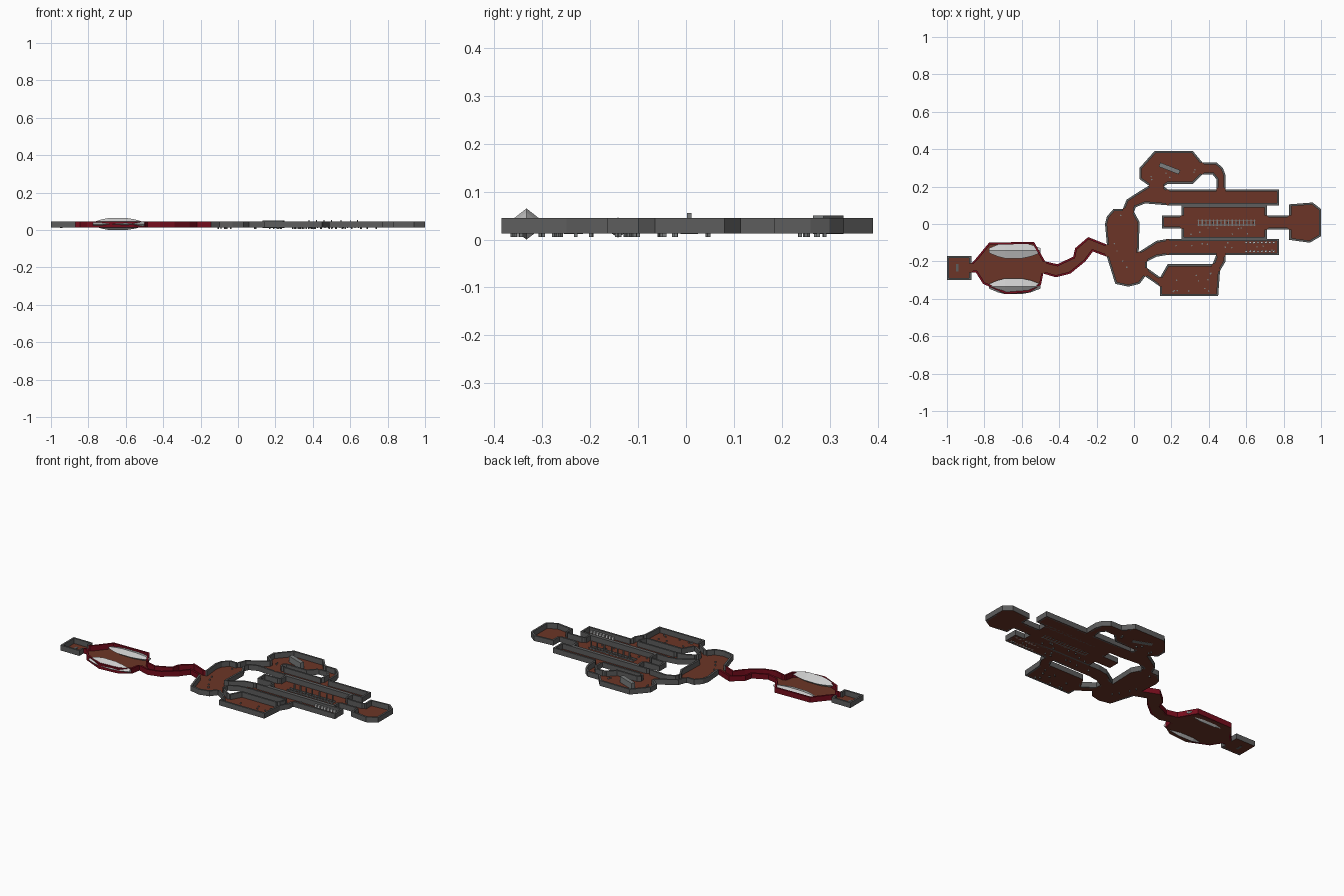
import bpy, bmesh, random
from mathutils import Vector, Matrix

if "Cube" in bpy.data.objects:
    bpy.data.objects.remove(bpy.data.objects["Cube"])

random.seed(4)
Z0, Z1, T = 0.013, 0.045, 0.011


def material(name, rgb):
    m = bpy.data.materials.new(name)
    m.diffuse_color = (*rgb, 1)
    m.use_nodes = True
    m.node_tree.nodes["Principled BSDF"].inputs["Base Color"].default_value = m.diffuse_color
    return m


EARTH = material("earth", (0.15, 0.036, 0.02))
STONE = material("dark_stone", (0.11, 0.11, 0.11))
RED = material("red_rock", (0.18, 0.004, 0.012))
METAL = material("metal", (0.2, 0.21, 0.21))


def add_object(name, bm, mat=None):
    me = bpy.data.meshes.new(name)
    bm.to_mesh(me)
    bm.free()
    ob = bpy.data.objects.new(name, me)
    bpy.context.collection.objects.link(ob)
    if mat:
        me.materials.append(mat)
    return ob


def room(name, pts, doors=(), mat=STONE):
    """Floor polygon plus thick walls on every edge that is not a door (counter-clockwise)."""
    P = [Vector(p) for p in pts]
    n = len(P)
    bm = bmesh.new()
    f = bm.faces.new([bm.verts.new((*p, Z0)) for p in P])
    f.normal_update()
    bmesh.ops.triangulate(bm, faces=[f])
    add_object(name + "_floor", bm, EARTH)

    inner = []
    for i in range(n):
        a, b = (P[i] - P[i - 1]).normalized(), (P[(i + 1) % n] - P[i]).normalized()
        na, nb = Vector((-a.y, a.x)), Vector((-b.y, b.x))
        inner.append(P[i] + (na + nb) * T / max(0.5, 1 + na.dot(nb)))
    bm = bmesh.new()
    rings = [[bm.verts.new((*q, z)) for q in (p, r) for z in (Z0, Z1)]
             for p, r in zip(P, inner)]          # outer low/high, inner low/high
    for i in range(n):
        if i in doors:
            continue
        a, b = rings[i], rings[(i + 1) % n]
        for u, v in ((0, 1), (1, 3), (3, 2), (2, 0)):
            bm.faces.new((a[u], b[u], b[v], a[v]))
        if (i - 1) % n in doors:
            bm.faces.new((a[0], a[1], a[3], a[2]))
        if (i + 1) % n in doors:
            bm.faces.new((b[0], b[2], b[3], b[1]))
    bmesh.ops.delete(bm, geom=[v for v in bm.verts if not v.link_faces], context='VERTS')
    add_object(name + "_walls", bm, mat)


def boxes(name, items, mat=None):
    """Several boxes in one object: (centre, size, z rotation)."""
    bm = bmesh.new()
    for c, s, r in items:
        m = Matrix.Translation(c) @ Matrix.Rotation(r, 4, 'Z') @ Matrix.Diagonal((*s, 1))
        bmesh.ops.create_cube(bm, size=1, matrix=m)
    return add_object(name, bm, mat)


# entrance, cave and winding tunnel
room("entrance", [(-1, -.30), (-.87, -.30), (-.87, -.26), (-.87, -.21), (-.87, -.17), (-1, -.17)], {2})
room("cave", [(-.87, -.26), (-.845, -.26), (-.807, -.32), (-.685, -.375), (-.56, -.365),
              (-.497, -.325), (-.485, -.265), (-.475, -.20), (-.535, -.095), (-.775, -.10),
              (-.845, -.185), (-.87, -.21)], {6, 11}, RED)
room("tunnel", [(-.485, -.265), (-.417, -.285), (-.34, -.265), (-.26, -.2), (-.22, -.147),
                (-.145, -.175), (-.145, -.11), (-.245, -.07), (-.315, -.13), (-.325, -.175),
                (-.41, -.215), (-.475, -.20)], {5, 11}, RED)
# hub and its passages
room("hub", [(-.145, -.175), (-.10, -.32), (-.03, -.335), (.03, -.32), (.06, -.28), (.07, -.235),
             (.07, -.20), (.025, -.15), (.03, .01), (0, .065), (-.06, .08), (-.11, .08),
             (-.145, .04), (-.155, 0), (-.145, -.11)], {4, 6, 9, 14})
room("south_passage", [(.07, -.20), (.12, -.175), (.18, -.165), (.18, -.08), (.12, -.09),
                       (.065, -.125), (.025, -.15)], {2, 6})
room("southeast_passage", [(.06, -.28), (.14, -.335), (.14, -.285), (.07, -.235)], {1, 3})
room("north_passage", [(0, .065), (.01, .09), (.06, .11), (.18, .10), (.18, .185), (.16, .20),
                       (.08, .205), (.03, .175), (-.04, .13), (-.06, .08)], {3, 5, 9})
# side rooms with their links to the corridors
room("south_room", [(.14, -.385), (.45, -.385), (.46, -.25), (.42, -.215), (.18, -.215),
                    (.14, -.285), (.14, -.335)], {2, 5})
room("south_link", [(.46, -.25), (.49, -.20), (.49, -.165), (.44, -.165), (.42, -.215)], {2, 4})
room("north_room", [(.08, .205), (.16, .20), (.18, .215), (.315, .215), (.365, .265), (.365, .33),
                    (.315, .39), (.11, .39), (.03, .30), (.03, .24)], {0, 4})
room("north_link", [(.365, .265), (.42, .265), (.44, .24), (.44, .185), (.49, .185), (.49, .26),
                    (.475, .30), (.44, .33), (.365, .33)], {3, 8})
# long corridors, central hall and east room
room("south_corridor", [(.18, -.165), (.44, -.165), (.49, -.165), (.775, -.165), (.775, -.08),
                        (.18, -.08)], {1, 5})
room("north_corridor", [(.18, .10), (.775, .10), (.775, .185), (.49, .185), (.44, .185),
                        (.18, .185)], {3, 5})
room("hall", [(.255, -.08), (.71, -.08), (.71, -.03), (.71, .045), (.71, .10), (.255, .10),
              (.255, .045), (.255, -.025)], {2, 6})
room("alcove", [(.15, -.025), (.255, -.025), (.255, .045), (.15, .045)], {1})
room("east_passage", [(.71, -.03), (.83, -.03), (.83, .045), (.71, .045)], {1, 3})
room("east_room", [(.83, -.085), (.94, -.10), (1, -.065), (1, .08), (.955, .115), (.83, .105),
                   (.83, .045), (.83, -.03)], {6})


def rock(name, yc, half, top, low):
    """Ridge-shaped boulder lofted through diamond sections along x."""
    stations = [(-.775, .3), (-.73, .75), (-.69, 1), (-.60, 1), (-.55, .75), (-.50, .3)]
    bm = bmesh.new()
    rings = []
    for x, k in stations:
        mid = .032
        rings.append([bm.verts.new(p) for p in (
            (x, yc - half * k, mid), (x, yc, mid + (top - mid) * k),
            (x, yc + half * k, mid), (x, yc, mid - (mid - low) * k))])
    for a, b in zip(rings, rings[1:]):
        for j in range(4):
            bm.faces.new((a[j], a[j - 1], b[j - 1], b[j]))
    bm.faces.new(rings[0])
    bm.faces.new(rings[-1][::-1])
    bmesh.ops.recalc_face_normals(bm, faces=bm.faces[:])
    add_object(name, bm)


# pale boulders on both sides of the cave
rock("south_boulder", -.333, .042, .065, 0)
rock("north_boulder", -.142, .042, .046, .004)

# track in the hall: two rails, ties and short posts
boxes("hall_rails", [((.495, y, .017), (.31, .004, .008), 0) for y in (-.006, .02)], METAL)
boxes("hall_ties", [((.345 + i * .02, .007, .015), (.006, .036, .006), 0) for i in range(16)], METAL)
boxes("hall_posts", [((x, .007, .034), (.005, .01, .042), 0)
                     for x in (.38, .42, .46, .50, .55, .60, .64)], METAL)
# slanted slab in the north room
boxes("slab", [((.19, .297, .031), (.115, .024, .038), -.37)], METAL)
# crates lining the east end of the south corridor
boxes("crates", [((.60 + i * .021, y, .022), (.013, .011, .018), .2 * (i % 3))
                 for i in range(8) for y in (-.146, -.099)])
# hatch in the entrance
boxes("entrance_hatch", [((-.945, -.235, .014), (.014, .04, .004), 0)], STONE)


# small stones sunk through the floors
def stones(name, x0, x1, y0, y1, count):
    boxes(name, [((random.uniform(x0, x1), random.uniform(y0, y1), .0125),
                  (.007, .007, .015), random.random()) for _ in range(count)], METAL)


stones("south_room_stones", .17, .43, -.37, -.24, 12)
stones("corridor_stones", .2, .74, -.15, -.095, 10)
stones("hall_stones", .28, .68, -.065, -.02, 8)
stones("north_stones", .08, .33, .23, .37, 6)
stones("hub_stones", -.12, .0, -.28, .05, 5)
